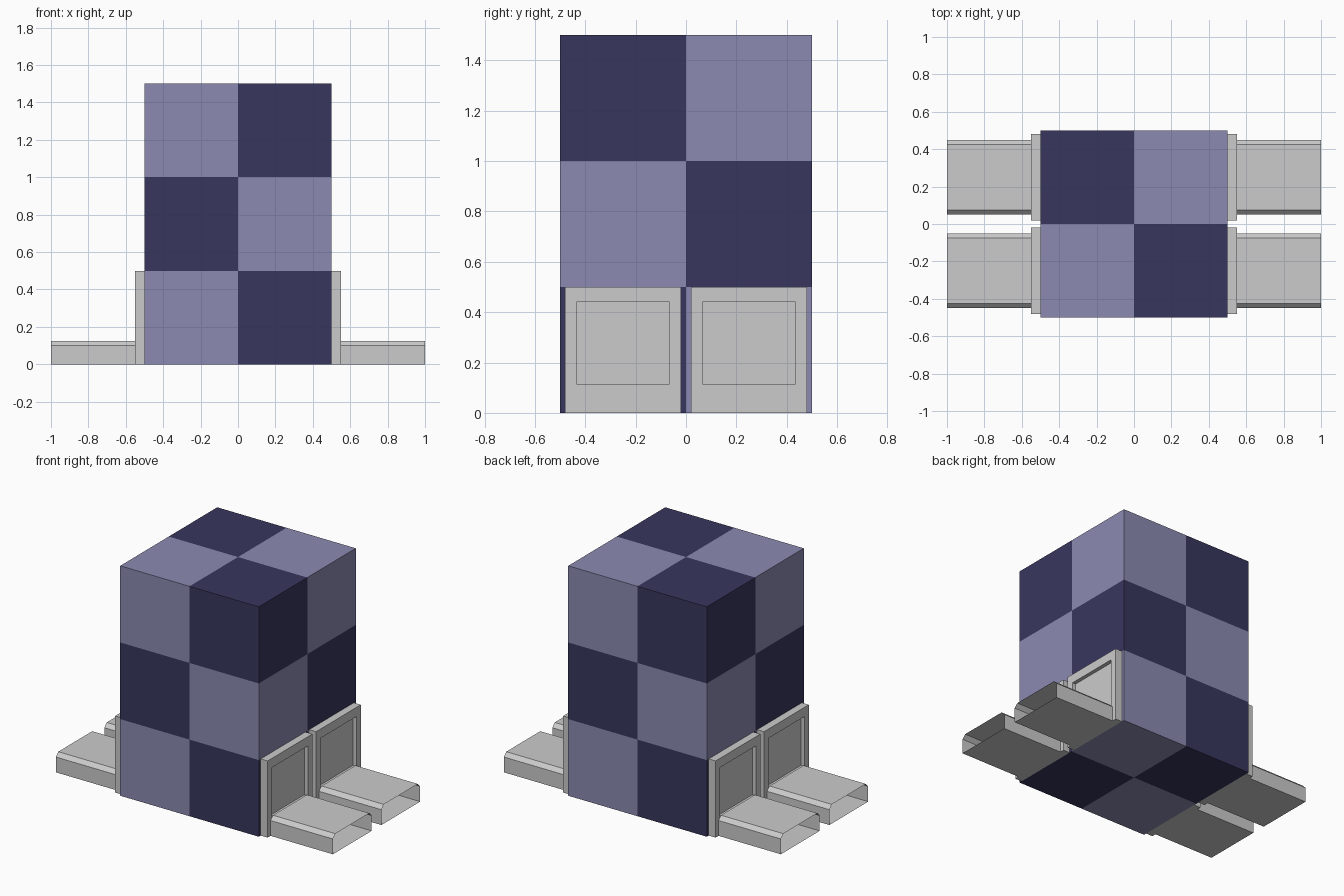
import bpy, bmesh
from mathutils import Vector, Matrix

if "Cube" in bpy.data.objects:
    bpy.data.objects.remove(bpy.data.objects["Cube"])


def finish(name, bm):
    mesh = bpy.data.meshes.new(name)
    bm.normal_update()
    bm.to_mesh(mesh)
    bm.free()
    obj = bpy.data.objects.new(name, mesh)
    bpy.context.collection.objects.link(obj)
    return obj


def box(bm, lo, hi):
    lo, hi = Vector(lo), Vector(hi)
    m = Matrix.Translation((lo + hi) / 2) @ Matrix.Diagonal((*(hi - lo), 1))
    bmesh.ops.create_cube(bm, size=1, matrix=m)
    bm.normal_update()


def four_way(obj):
    mod = obj.modifiers.new("mirror", "MIRROR")
    mod.use_axis = (True, True, False)
    mod.use_mirror_merge = False


def material(name, rgb):
    mat = bpy.data.materials.new(name)
    mat.diffuse_color = (*rgb, 1)
    mat.use_nodes = True
    mat.node_tree.nodes["Principled BSDF"].inputs["Base Color"].default_value = mat.diffuse_color
    return mat


# Checkered machine body: box cut into half-unit cells, coloured by cell parity
bm = bmesh.new()
box(bm, (-0.5, -0.5, 0), (0.5, 0.5, 1.5))
for co, no in (((0, 0, 0), (1, 0, 0)), ((0, 0, 0), (0, 1, 0)),
               ((0, 0, 0.5), (0, 0, 1)), ((0, 0, 1), (0, 0, 1))):
    bmesh.ops.bisect_plane(bm, geom=bm.verts[:] + bm.edges[:] + bm.faces[:],
                           plane_co=co, plane_no=no)
bm.normal_update()
for f in bm.faces:
    p = f.calc_center_median() - f.normal * 0.1
    f.material_index = (int(p.x > 0) + int(p.y > 0) + int(p.z // 0.5)) % 2
body = finish("checkered_body", bm)
body.data.materials.append(material("light_violet", (0.258, 0.254, 0.44)))
body.data.materials.append(material("dark_violet", (0.040, 0.037, 0.112)))

# Port frame: slab with a recessed rectangular panel on its outer side
bm = bmesh.new()
box(bm, (0.5, 0.02, 0), (0.55, 0.48, 0.5))
panel = max(bm.faces, key=lambda f: f.calc_center_median().x)
for depth_x in (0.55, 0.525):
    bmesh.ops.inset_individual(bm, faces=[panel], thickness=0.01)
    c = panel.calc_center_median()
    for v in panel.verts:
        v.co = (depth_x,
                0.435 if v.co.y > c.y else 0.065,
                0.44 if v.co.z > c.z else 0.115)
    bm.normal_update()
four_way(finish("port_frame", bm))

# Chute: open-ended tube with chamfered top corners
profile = [(0.05, 0), (0.45, 0), (0.45, 0.10), (0.425, 0.125),
           (0.075, 0.125), (0.05, 0.10)]
bm = bmesh.new()
inner = [bm.verts.new((0.55, y, z)) for y, z in profile]
outer = [bm.verts.new((1.0, y, z)) for y, z in profile]
n = len(profile)
for i in range(n):
    j = (i + 1) % n
    bm.faces.new((inner[i], outer[i], outer[j], inner[j]))
bm.normal_update()
bottom = min(bm.faces, key=lambda f: f.calc_center_median().z)
if bottom.normal.z > 0:
    bmesh.ops.reverse_faces(bm, faces=bm.faces[:])
four_way(finish("chute", bm))
